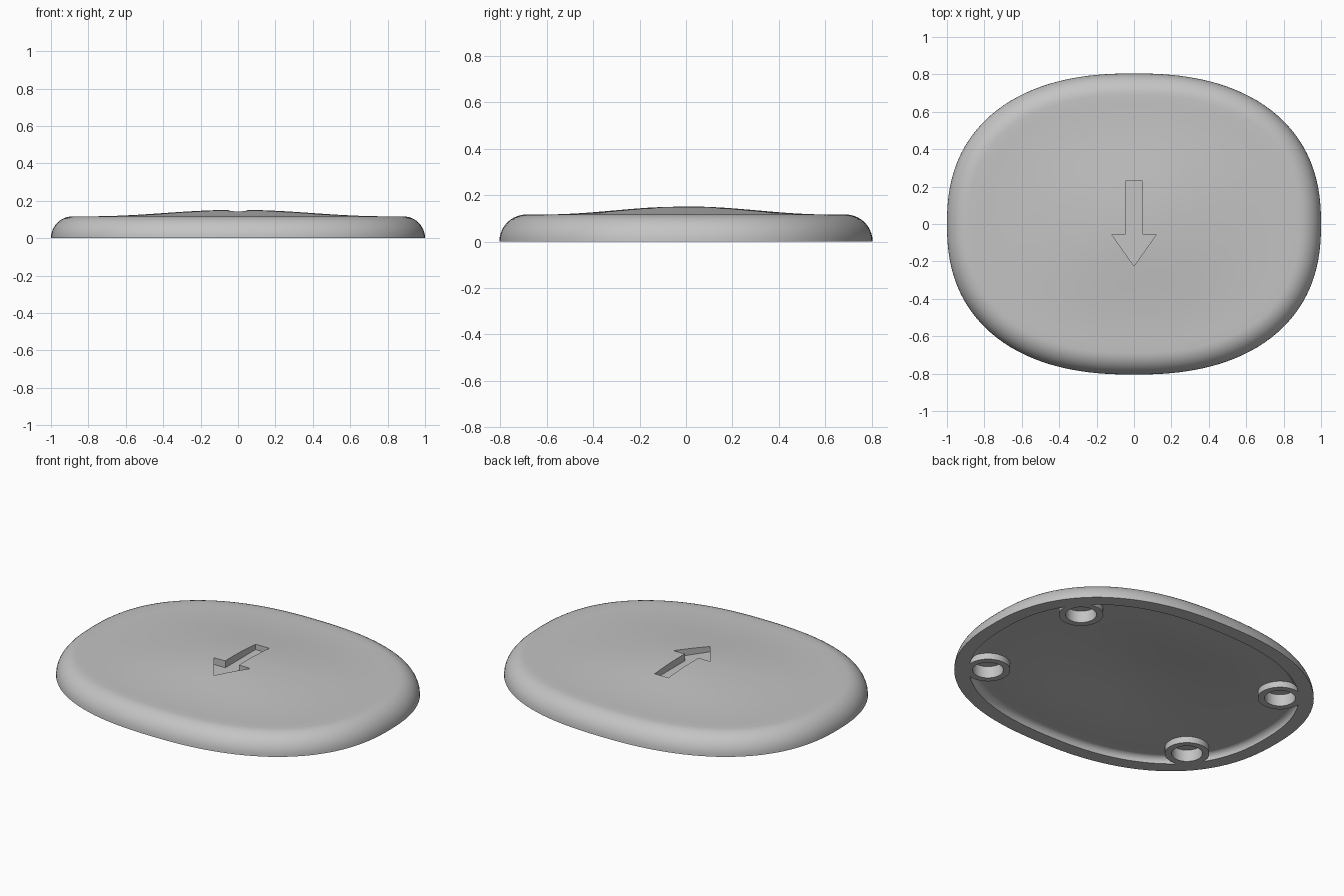
import bpy, bmesh, math

if "Cube" in bpy.data.objects:
    bpy.data.objects.remove(bpy.data.objects["Cube"])

N, A, B, P = 128, 1.0, 0.805, 2.35   # outline: segments, half sizes, roundness
EDGE, WALL = 0.117, 0.08             # edge rounding radius, shell thickness

grey = bpy.data.materials.new("light grey")
grey.diffuse_color = (0.55, 0.55, 0.55, 1)
grey.use_nodes = True
grey.node_tree.nodes["Principled BSDF"].inputs["Base Color"].default_value = grey.diffuse_color


def outline(inset):
    """Rounded oval outline moved inward along its normals."""
    pts = []
    for i in range(N):
        t = 2 * math.pi * i / N
        c, s = math.cos(t), math.sin(t)
        r = (abs(c / A) ** P + abs(s / B) ** P) ** (-1 / P)
        x, y = r * c, r * s
        nx = math.copysign(abs(x / A) ** (P - 1) / A, x)
        ny = math.copysign(abs(y / B) ** (P - 1) / B, y)
        l = math.hypot(nx, ny)
        pts.append((x - inset * nx / l, y - inset * ny / l))
    return pts


def finish(name, bm):
    bmesh.ops.recalc_face_normals(bm, faces=bm.faces)
    me = bpy.data.meshes.new(name)
    bm.to_mesh(me)
    bm.free()
    ob = bpy.data.objects.new(name, me)
    bpy.context.collection.objects.link(ob)
    me.materials.append(grey)
    return ob


def prism(name, pts, z0, z1):
    bm = bmesh.new()
    f = bm.faces.new([bm.verts.new((x, y, z0)) for x, y in pts])
    top = bmesh.ops.extrude_face_region(bm, geom=[f])["geom"]
    bmesh.ops.translate(bm, vec=(0, 0, z1 - z0),
                        verts=[v for v in top if isinstance(v, bmesh.types.BMVert)])
    return finish(name, bm)


def disc(x, y, r):
    return [(x + r * math.cos(k * math.pi / 24), y + r * math.sin(k * math.pi / 24))
            for k in range(48)]


def surface_rings(start, radius):
    """Rings from the bottom edge, round the corner and up over the low dome."""
    rings = []
    for k in range(11):
        a = k / 10 * math.pi / 2
        z = radius * math.sin(a)
        rings.append([(x, y, z) for x, y in outline(start + radius * (1 - math.cos(a)))])
    flat = outline(start + radius)
    for k in range(1, 16):
        s = 1 - k / 16
        z = radius + 0.035 * (0.5 + 0.5 * math.cos(math.pi * min(1, s / 0.9)))
        rings.append([(x * s, y * s, z) for x, y in flat])
    return rings, radius + 0.035


# hollow domed cover
bm = bmesh.new()
first = []
for start, radius in ((0, EDGE), (WALL, EDGE - WALL)):
    rings, peak = surface_rings(start, radius)
    loops = [[bm.verts.new(p) for p in ring] for ring in rings]
    first.append(loops[0])
    for lo, hi in zip(loops, loops[1:]):
        for i in range(N):
            j = (i + 1) % N
            bm.faces.new((lo[i], lo[j], hi[j], hi[i]))
    tip = bm.verts.new((0, 0, peak))
    for i in range(N):
        bm.faces.new((loops[-1][i], loops[-1][(i + 1) % N], tip))
for i in range(N):   # flat bottom rim
    j = (i + 1) % N
    bm.faces.new((first[0][i], first[0][j], first[1][j], first[1][i]))
cover = finish("cover", bm)


def combine(tool, operation):
    bpy.context.view_layer.objects.active = cover
    mod = cover.modifiers.new("cut", "BOOLEAN")
    mod.operation, mod.solver, mod.object = operation, "EXACT", tool
    bpy.ops.object.modifier_apply(modifier=mod.name)
    bpy.data.objects.remove(tool)


# four round feet sockets under the corners
corners = [(sx * 0.70, sy * 0.39) for sx in (-1, 1) for sy in (-1, 1)]
for x, y in corners:
    combine(prism("socket", disc(x, y, 0.12), 0, 0.06), "UNION")
for x, y in corners:
    combine(prism("socket_hole", disc(x, y, 0.083), -0.05, 0.07), "DIFFERENCE")

# recessed arrow pointing to the front
arrow = [(-0.045, 0.23), (-0.045, -0.055), (-0.12, -0.055), (0, -0.225),
         (0.12, -0.055), (0.045, -0.055), (0.045, 0.23)]
combine(prism("arrow_recess", arrow, 0.11, 0.3), "DIFFERENCE")

bpy.ops.object.select_all(action="DESELECT")
cover.select_set(True)
bpy.context.view_layer.objects.active = cover
bpy.ops.object.shade_smooth_by_angle(angle=math.radians(35))
